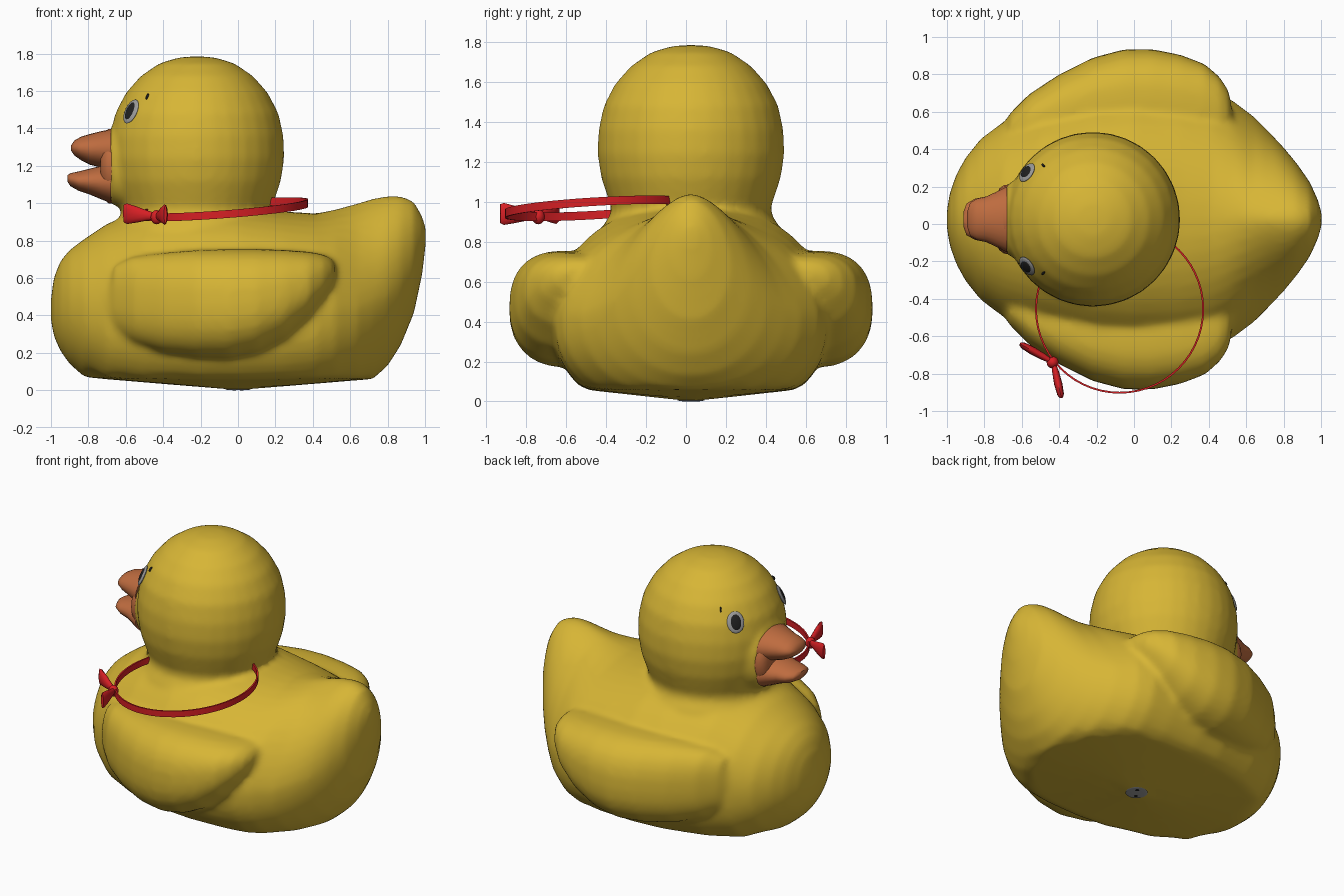
import bpy, bmesh, math
from mathutils import Vector, Matrix

if "Cube" in bpy.data.objects:
    bpy.data.objects.remove(bpy.data.objects["Cube"])

CY = 0.025  # the duck's plane of symmetry


def material(name, rgb):
    m = bpy.data.materials.new(name)
    m.diffuse_color = (*rgb, 1)
    m.use_nodes = True
    m.node_tree.nodes["Principled BSDF"].inputs["Base Color"].default_value = m.diffuse_color
    return m


YELLOW = material("yellow", (0.68, 0.465, 0.036))
ORANGE = material("orange", (0.52, 0.15, 0.05))
RED = material("red", (0.68, 0.014, 0.018))
GREY = material("grey", (0.33, 0.33, 0.33))
BLACK = material("black", (0.015, 0.015, 0.015))


def finish(name, bm, mat, angle=50):
    bmesh.ops.recalc_face_normals(bm, faces=bm.faces)
    me = bpy.data.meshes.new(name)
    bm.to_mesh(me)
    bm.free()
    me.materials.append(mat)
    ob = bpy.data.objects.new(name, me)
    bpy.context.collection.objects.link(ob)
    bpy.ops.object.select_all(action='DESELECT')
    ob.select_set(True)
    bpy.context.view_layer.objects.active = ob
    bpy.ops.object.shade_smooth_by_angle(angle=math.radians(angle))
    return ob


def loft(name, rings, mat, closed=False, angle=50):
    """Skin a list of equal-length point rings."""
    bm = bmesh.new()
    vs = [[bm.verts.new(p) for p in r] for r in rings]
    n = len(vs[0])
    pairs = list(zip(vs, vs[1:])) + ([(vs[-1], vs[0])] if closed else [])
    for a, b in pairs:
        for i in range(n):
            j = (i + 1) % n
            bm.faces.new((a[i], a[j], b[j], b[i]))
    if not closed:
        bm.faces.new(vs[0])
        bm.faces.new(vs[-1])
    return finish(name, bm, mat, angle)


def section(x, yc, w, zlo, zhi, zw, p_up=2, p_lo=2, n=28):
    """Superellipse in the yz plane, with separate upper and lower curves."""
    pts = []
    for i in range(n):
        t = 2 * math.pi * i / n
        c, s = math.cos(t), math.sin(t)
        p = p_up if s >= 0 else p_lo
        h = zhi - zw if s >= 0 else zw - zlo
        y = math.copysign(abs(c) ** (2 / p), c) * w
        z = math.copysign(abs(s) ** (2 / p), s) * h
        pts.append((x, yc + y, zw + z))
    return pts


def on_floor(ring):
    """Cut a ring off at the shallow conical base."""
    return [(x, y, max(z, .06 * math.hypot(x / .72, (y - CY) / .54))) for x, y, z in ring]


# Body: x, half width, bottom, top, widest height, upper and lower roundness
body = [(-1.0, .05, .37, .49, .43, 2, 2), (-.985, .14, .29, .60, .43, 2, 2),
        (-.95, .24, .21, .69, .43, 2, 2), (-.90, .33, .14, .75, .43, 2, 2),
        (-.82, .43, .07, .81, .42, 2, 2.2), (-.70, .52, -.01, .89, .41, 2, 2.3),
        (-.50, .60, -.06, .97, .40, 2.1, 2.3), (-.20, .67, -.09, 1.0, .40, 2.2, 2.3),
        (.0, .69, -.09, .99, .40, 2.2, 2.3), (.25, .69, -.08, .955, .40, 2.1, 2.3),
        (.42, .68, -.05, .945, .40, 1.9, 2.3), (.52, .64, -.03, .965, .41, 1.7, 2.3),
        (.64, .55, .01, 1.0, .42, 1.5, 2.2), (.72, .47, .055, 1.025, .45, 1.5, 2.1),
        (.80, .385, .13, 1.04, .50, 1.6, 2), (.87, .30, .24, 1.04, .58, 1.7, 2),
        (.94, .20, .41, 1.01, .68, 1.8, 2), (.985, .10, .62, .93, .78, 2, 2),
        (1.004, .03, .78, .87, .82, 2, 2)]
parts = [loft("body", [on_floor(section(x, CY, w, lo, hi, zw, pu, pl, 48))
                       for x, w, lo, hi, zw, pu, pl in body], YELLOW)]

# Wings: x, bottom, top, reach from the symmetry plane
wing = [(-.70, .40, .56, .51), (-.66, .31, .67, .57), (-.56, .25, .715, .67),
        (-.40, .20, .735, .775), (-.22, .175, .75, .865), (-.05, .17, .755, .91),
        (.10, .20, .755, .91), (.25, .27, .75, .88), (.38, .38, .74, .83),
        (.46, .48, .725, .76), (.505, .55, .70, .69), (.52, .60, .68, .63)]
for side, label in ((1, "left"), (-1, "right")):
    parts.append(loft(label + "_wing",
                      [section(x, CY + side * (.35 + r) / 2, (r - .35) / 2, lo, hi,
                               (lo + hi) / 2 - .01, 2.5, 2.3) for x, lo, hi, r in wing],
                      YELLOW))

# Head and neck: radius, height
HX = -0.22
profile = [(.02, 1.785), (.10, 1.778), (.20, 1.748), (.30, 1.68), (.38, 1.59),
           (.437, 1.48), (.463, 1.36), (.468, 1.24), (.45, 1.12), (.42, 1.03),
           (.40, .975), (.405, .935), (.44, .88), (.47, .80)]
parts.append(loft("head", [[(HX + r * math.cos(a), CY + r * math.sin(a), z)
                            for a in [2 * math.pi * i / 32 for i in range(32)]]
                           for r, z in profile], YELLOW))

# Cheek swelling behind the beak
parts.append(loft("cheeks", [section(x, CY, w, lo, hi, 1.2, 2.3, 2.3)
                             for x, w, lo, hi in ((-.40, .30, .93, 1.47),
                                                  (-.58, .235, .95, 1.435),
                                                  (-.685, .185, 1.0, 1.395))], YELLOW))

# Fuse the yellow parts into one smoothly blended skin
bpy.ops.object.select_all(action='DESELECT')
for ob in parts:
    ob.select_set(True)
skin = parts[0]
bpy.context.view_layer.objects.active = skin
bpy.ops.object.join()
remesh = skin.modifiers.new("fuse", 'REMESH')
remesh.mode = 'VOXEL'
remesh.voxel_size = 0.02
remesh.use_smooth_shade = True
blend = skin.modifiers.new("blend", 'SMOOTH')
blend.factor = 0.5
blend.iterations = 8
for name in ("fuse", "blend"):
    bpy.ops.object.modifier_apply(modifier=name)

# Beak base and halves: x, half width, bottom, top
beak = {
    "beak_base": [(-.66, .187, .995, 1.40), (-.695, .183, 1.0, 1.395),
                  (-.72, .165, 1.03, 1.37), (-.735, .13, 1.07, 1.33)],
    "upper_beak": [(-.68, .175, 1.18, 1.395), (-.73, .15, 1.19, 1.385),
                   (-.79, .122, 1.205, 1.37), (-.84, .11, 1.23, 1.355),
                   (-.875, .09, 1.255, 1.335), (-.892, .04, 1.28, 1.31)],
    "lower_beak": [(-.68, .175, 1.0, 1.21), (-.73, .15, 1.02, 1.20),
                   (-.79, .122, 1.045, 1.185), (-.85, .11, 1.065, 1.17),
                   (-.895, .085, 1.09, 1.16), (-.912, .04, 1.115, 1.15)]}
for name, rows in beak.items():
    loft(name, [section(x, CY, w, lo, hi, (lo + hi) / 2, n=24)
                for x, w, lo, hi in rows], ORANGE)


def disc(name, centre, normal, sx, sy, thick, mat):
    """Shallow lens lying on a surface."""
    bm = bmesh.new()
    rot = Vector(normal).to_track_quat('Z', 'Y').to_matrix().to_4x4()
    bmesh.ops.create_uvsphere(bm, u_segments=20, v_segments=10, radius=1,
                              matrix=Matrix.Translation(centre) @ rot @
                              Matrix.Diagonal((sx, sy, thick, 1)))
    return finish(name, bm, mat)


# Eyes: grey surround, black pupil and a tiny brow mark
for side, label in ((1, "left"), (-1, "right")):
    c = Vector((HX - .352, CY + side * .25, 1.49))
    nrm = Vector((-.352, side * .25, .19)).normalized()
    disc(label + "_eye_surround", c, nrm, .057, .07, .012, GREY)
    disc(label + "_pupil", c + nrm * .005, nrm, .038, .052, .011, BLACK)
    disc(label + "_brow", (HX - .265, CY + side * .288, 1.57),
         (-.265, side * .288, .25), .006, .018, .009, BLACK)

# Small round plate with two dots under the base
disc("base_plate", (0, CY, .004), (0, 0, 1), .07, .07, .004, GREY)
for dx, dy in ((.02, .03), (-.02, -.03)):
    disc("base_dot", (dx, CY + dy, .003), (0, 0, 1), .016, .016, .004, BLACK)

# Ribbon loop: thin upright band on a tilted circle
RX, RY, RR = -.077, -.455, .447
band = []
for i in range(56):
    a = 2 * math.pi * i / 56
    c, s = math.cos(a), math.sin(a)
    z = .967 + RR * (.075 * c + .06 * s)
    band.append([(RX + r * c, RY + r * s, z + dz)
                 for r, dz in ((RR - .005, -.021), (RR + .005, -.021),
                               (RR + .005, .021), (RR - .005, .021))])
loft("ribbon_band", band, RED, closed=True, angle=40)


# Bow: two flared lobes and a knot
def lobe(name, start, end):
    a, b = Vector(start), Vector(end)
    across = (b - a).cross(Vector((0, 0, 1))).normalized()
    rings = []
    for t, h, w in ((0, .018, .012), (.25, .026, .018), (.6, .043, .022),
                    (.9, .055, .018), (1, .048, .008)):
        rings.append([a.lerp(b, t) + across * (w * math.cos(q)) +
                      Vector((0, 0, h * math.sin(q)))
                      for q in [2 * math.pi * i / 12 for i in range(12)]])
    loft(name, rings, RED)


lobe("bow_front_lobe", (-.44, -.735, .93), (-.61, -.64, .945))
lobe("bow_rear_lobe", (-.43, -.745, .93), (-.388, -.93, .94))
disc("bow_knot", (-.435, -.74, .925), (0, 0, 1), .032, .032, .038, RED)
